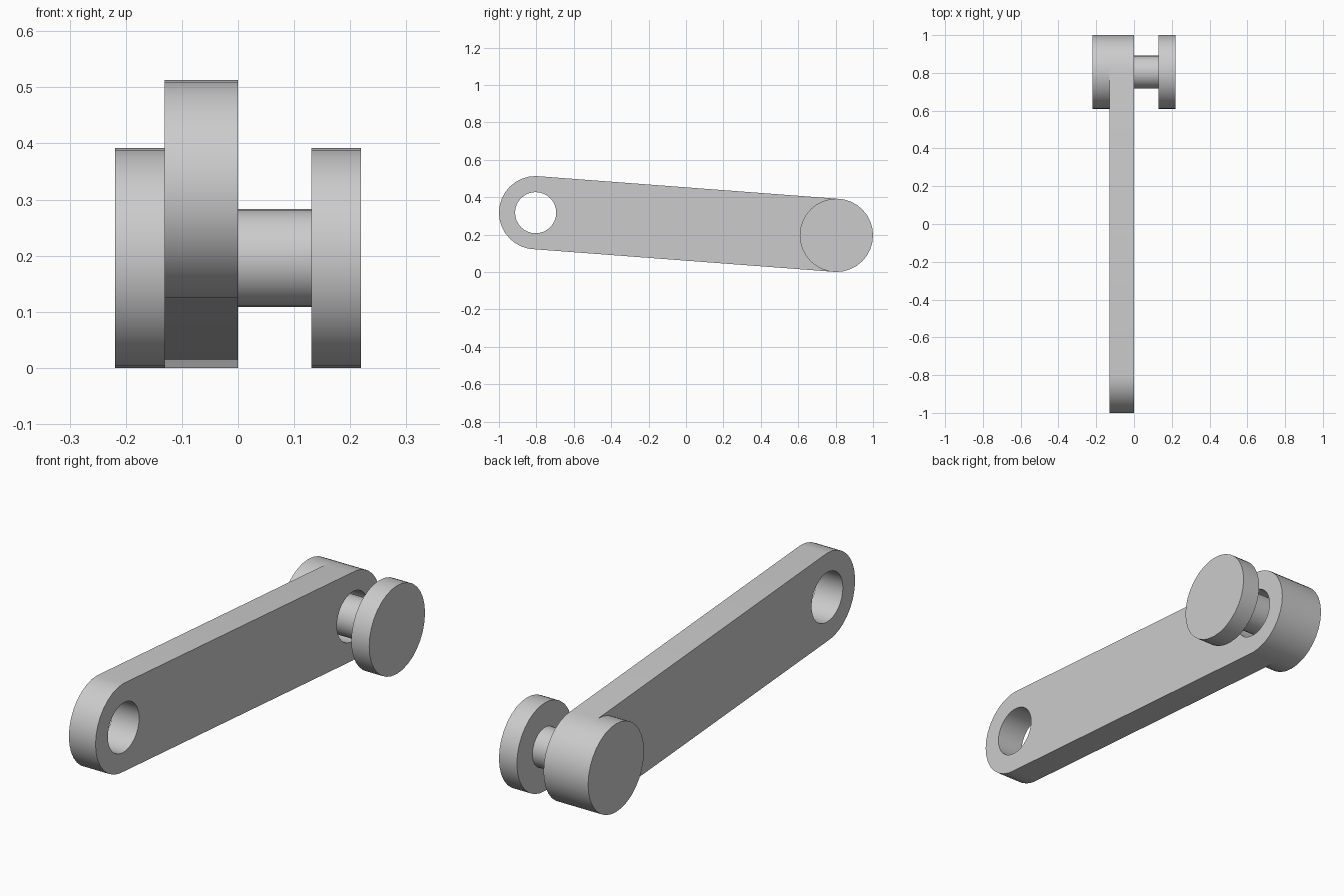
import bpy
import bmesh
import math

cube = bpy.data.objects.get("Cube")
if cube:
    bpy.data.objects.remove(cube, do_unlink=True)

SIDES = 32
END_R, HOLE_R, PIN_R = 0.196, 0.11, 0.087
FREE_END = (-0.804, 0.317)   # y, z of the open eye
PIN_END = (0.804, 0.196)     # y, z of the pinned eye
LINK_BACK, HEAD_OUT = -0.131, 0.219

# Single grey metal
steel = bpy.data.materials.new("grey_steel")
steel.use_nodes = True
colour = (0.6, 0.6, 0.6, 1)
steel.diffuse_color = colour
steel.node_tree.nodes["Principled BSDF"].inputs["Base Color"].default_value = colour


def arc(centre, radius, start, sweep, x):
    """Points on an arc in the y-z plane; a full sweep omits the repeated end."""
    steps = round(SIDES * sweep / 360)
    count = steps if sweep == 360 else steps + 1
    angles = [math.radians(start + sweep * i / steps) for i in range(count)]
    return [(x, centre[0] + radius * math.cos(a), centre[1] + radius * math.sin(a))
            for a in angles]


def finish(bm, name):
    bmesh.ops.recalc_face_normals(bm, faces=bm.faces)
    mesh = bpy.data.meshes.new(name)
    bm.to_mesh(mesh)
    bm.free()
    mesh.materials.append(steel)
    obj = bpy.data.objects.new(name, mesh)
    bpy.context.collection.objects.link(obj)
    bpy.ops.object.select_all(action="DESELECT")
    obj.select_set(True)
    bpy.context.view_layer.objects.active = obj
    bpy.ops.object.shade_smooth_by_angle(angle=math.radians(30))
    return obj


# Link arm: rounded outline with an eye at each end, extruded sideways
bm = bmesh.new()
outline = arc(PIN_END, END_R, -90, 180, LINK_BACK) + arc(FREE_END, END_R, 90, 180, LINK_BACK)
loops = [outline] + [arc(c, HOLE_R, 0, 360, LINK_BACK) for c in (FREE_END, PIN_END)]
for points in loops:
    verts = [bm.verts.new(p) for p in points]
    for a, b in zip(verts, verts[1:] + verts[:1]):
        bm.edges.new((a, b))
bmesh.ops.triangle_fill(bm, edges=bm.edges[:], use_beauty=True)
extruded = bmesh.ops.extrude_face_region(bm, geom=bm.faces[:], use_keep_orig=True)
moved = [g for g in extruded["geom"] if isinstance(g, bmesh.types.BMVert)]
bmesh.ops.translate(bm, verts=moved, vec=(-LINK_BACK, 0, 0))
bmesh.ops.dissolve_limit(bm, angle_limit=0.001, verts=bm.verts[:], edges=bm.edges[:])
finish(bm, "link_arm")

# Pin: turned shaft with a wide round head at each end
bm = bmesh.new()
profile = [(-HEAD_OUT, END_R), (LINK_BACK, END_R), (LINK_BACK, PIN_R),
           (-LINK_BACK, PIN_R), (-LINK_BACK, END_R), (HEAD_OUT, END_R)]
rings = [[bm.verts.new(p) for p in arc(PIN_END, r, 0, 360, x)] for x, r in profile]
for low, high in zip(rings, rings[1:]):
    for i in range(SIDES):
        j = (i + 1) % SIDES
        bm.faces.new((low[i], low[j], high[j], high[i]))
bm.faces.new(rings[0])
bm.faces.new(rings[-1])
finish(bm, "headed_pin")
